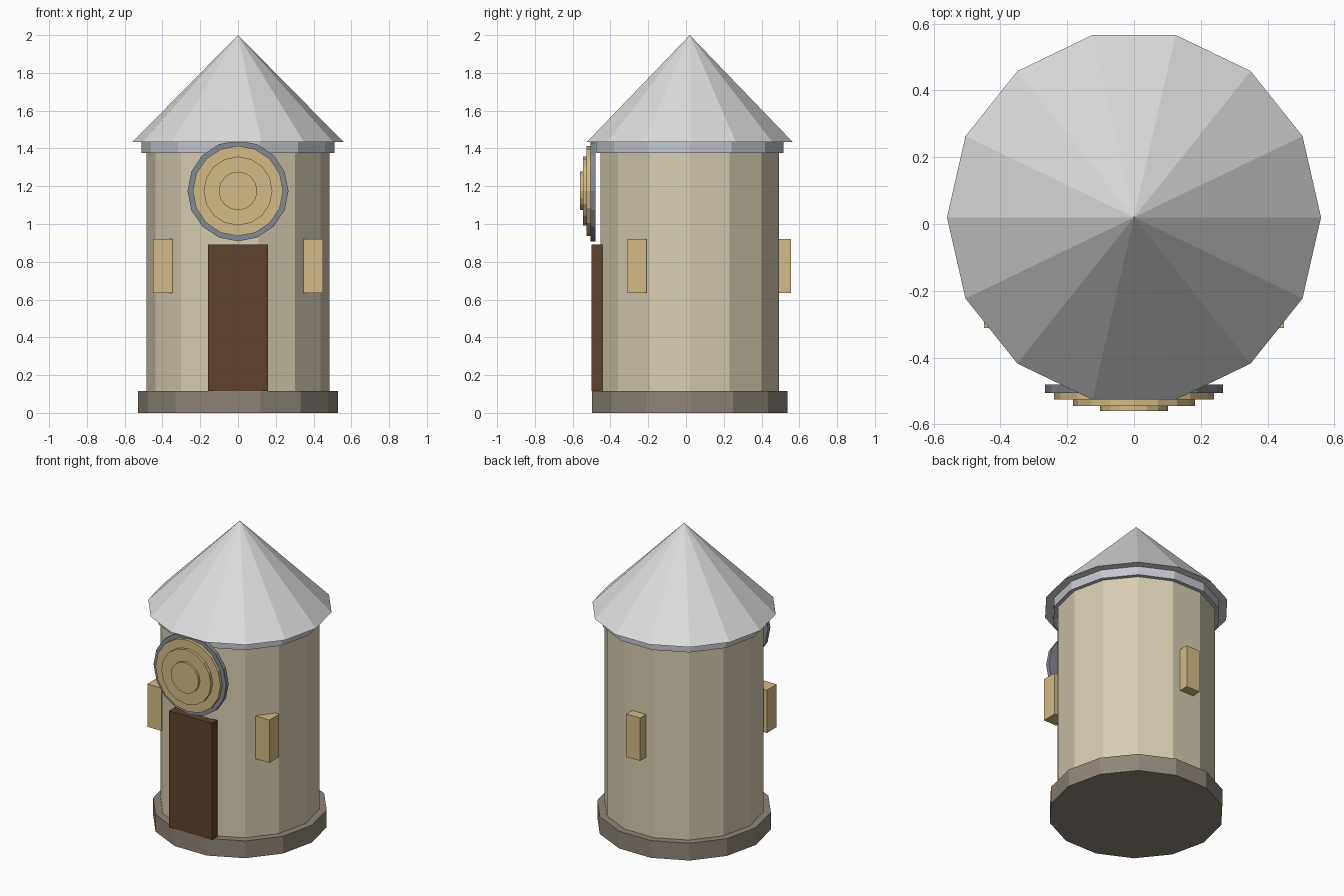
import bpy, bmesh, math
from mathutils import Matrix

if "Cube" in bpy.data.objects:
    bpy.data.objects.remove(bpy.data.objects["Cube"])

CY = 0.02      # tower axis in y
SIDES = 14


def material(name, r, g, b):
    def lin(c):
        c /= 255
        return c / 12.92 if c <= 0.04045 else ((c + 0.055) / 1.055) ** 2.4
    m = bpy.data.materials.new(name)
    m.diffuse_color = (lin(r), lin(g), lin(b), 1)
    m.use_nodes = True
    m.node_tree.nodes["Principled BSDF"].inputs["Base Color"].default_value = m.diffuse_color
    return m


STONE = material("cream stone", 216, 205, 178)
BASE = material("base stone", 143, 133, 121)
ROOF = material("pale grey roof", 220, 220, 220)
TRIM = material("light grey trim", 196, 199, 205)
RIM = material("slate grey rim", 132, 137, 145)
GOLD = material("warm tan", 212, 187, 134)
WOOD = material("dark brown wood", 94, 66, 46)


def finish(name, bm, mat):
    mesh = bpy.data.meshes.new(name)
    bm.to_mesh(mesh)
    bm.free()
    mesh.materials.append(mat)
    ob = bpy.data.objects.new(name, mesh)
    bpy.context.collection.objects.link(ob)
    return ob


def drum(name, r, z0, z1, mat, r_top=None):
    """Upright prism or cone on the tower axis."""
    bm = bmesh.new()
    bmesh.ops.create_cone(bm, cap_ends=True, segments=SIDES, radius1=r,
                          radius2=r if r_top is None else r_top, depth=z1 - z0)
    # turn so that corners lie on the x axis
    bm.transform(Matrix.Translation((0, CY, (z0 + z1) / 2)) @ Matrix.Rotation(math.pi / 2, 4, 'Z'))
    return finish(name, bm, mat)


def disc(name, r, y0, y1, mat, z=1.175):
    """Disc facing the front."""
    bm = bmesh.new()
    bmesh.ops.create_cone(bm, cap_ends=True, segments=16, radius1=r, radius2=r, depth=y1 - y0)
    bm.transform(Matrix.Translation((0, (y0 + y1) / 2, z)) @ Matrix.Rotation(math.pi / 2, 4, 'X'))
    return finish(name, bm, mat)


def box(name, center, size, mat):
    bm = bmesh.new()
    bmesh.ops.create_cube(bm, size=1)
    bm.transform(Matrix.Translation(center) @ Matrix.Diagonal((*size, 1)))
    return finish(name, bm, mat)


# Tower
drum("base", 0.53, 0, 0.115, BASE)
drum("tower_wall", 0.485, 0.115, 1.375, STONE)
drum("eaves_band", 0.51, 1.375, 1.433, TRIM)
drum("roof", 0.56, 1.433, 2.0, ROOF, r_top=0)

# Stepped round face on the front
disc("round_rim", 0.267, -0.506, -0.48, RIM)
for i, (r, y0, y1) in enumerate([(0.239, -0.526, -0.506),
                                 (0.182, -0.545, -0.526),
                                 (0.102, -0.56, -0.545)]):
    disc(f"round_step_{i + 1}", r, y0, y1, GOLD)

# Door
box("door", (0, -0.471, 0.503), (0.315, 0.056, 0.776), WOOD)

# Windows: two at the front corners, one at the back
for name, x, y in [("window_left", -0.398, -0.26), ("window_right", 0.398, -0.26),
                   ("window_back", 0, 0.505)]:
    box(name, (x, y, 0.777), (0.102, 0.102, 0.285), GOLD)
